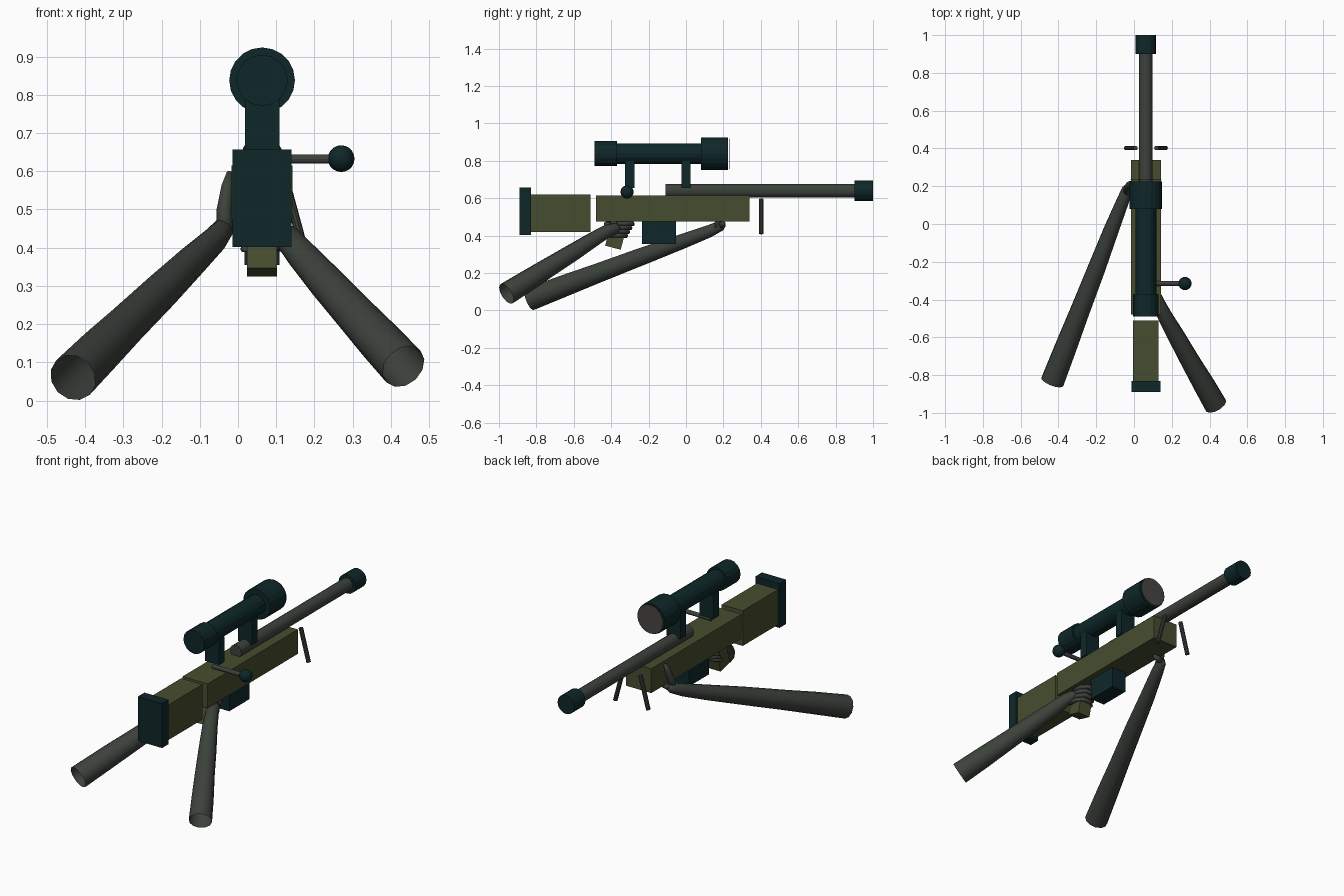
import bpy, bmesh, math
from mathutils import Vector, Matrix

if "Cube" in bpy.data.objects:
    bpy.data.objects.remove(bpy.data.objects["Cube"])

CX = 0.063      # gun centre line in x


def material(name, col):
    m = bpy.data.materials.new(name)
    m.diffuse_color = (*col, 1)
    m.use_nodes = True
    m.node_tree.nodes["Principled BSDF"].inputs["Base Color"].default_value = m.diffuse_color
    return m


GREEN = material("olive green", (0.062, 0.074, 0.028))
TEAL = material("dark teal", (0.0045, 0.020, 0.022))
GREY = material("gunmetal grey", (0.046, 0.054, 0.045))
LENS = material("lens grey", (0.065, 0.060, 0.056))


def finish(bm, name, mat, smooth=False):
    bmesh.ops.recalc_face_normals(bm, faces=bm.faces)
    me = bpy.data.meshes.new(name)
    bm.to_mesh(me)
    bm.free()
    me.materials.append(mat)
    for p in me.polygons:
        p.use_smooth = smooth
    ob = bpy.data.objects.new(name, me)
    bpy.context.collection.objects.link(ob)
    return ob


def box(name, mat, x, y, z, tilt=0):
    """Box from (min, max) ranges, tilted about x around its centre."""
    bm = bmesh.new()
    bmesh.ops.create_cube(bm, size=1)
    size = [r[1] - r[0] for r in (x, y, z)]
    mid = [(r[1] + r[0]) / 2 for r in (x, y, z)]
    bmesh.ops.transform(bm, verts=bm.verts, matrix=Matrix.Translation(mid)
                        @ Matrix.Rotation(tilt, 4, 'X') @ Matrix.Diagonal((*size, 1)))
    return finish(bm, name, mat)


def rod(name, mat, a, b, r, sides=16):
    """Closed cylinder between two points."""
    a, b = Vector(a), Vector(b)
    bm = bmesh.new()
    bmesh.ops.create_cone(bm, cap_ends=True, segments=sides, radius1=r, radius2=r,
                          depth=(b - a).length)
    q = (b - a).to_track_quat('Z', 'Y').to_matrix().to_4x4()
    bmesh.ops.transform(bm, verts=bm.verts, matrix=Matrix.Translation((a + b) / 2) @ q)
    return finish(bm, name, mat)


def tube(name, mat, path, open_start=False, sides=12):
    """Loft of rings along a path of (x, y, z, radius)."""
    pts = [Vector(p[:3]) for p in path]
    bm = bmesh.new()
    rings = []
    for i, p in enumerate(path):
        d = (pts[min(i + 1, len(pts) - 1)] - pts[max(i - 1, 0)]).normalized()
        u = d.cross(Vector((0.3, -0.2, 1))).normalized()
        v = d.cross(u)
        rings.append([bm.verts.new(pts[i] + p[3] * (math.cos(t) * u + math.sin(t) * v))
                      for t in (2 * math.pi * k / sides for k in range(sides))])
    for r0, r1 in zip(rings, rings[1:]):
        for k in range(sides):
            j = (k + 1) % sides
            bm.faces.new((r0[k], r0[j], r1[j], r1[k]))
    bm.faces.new(rings[-1])
    if not open_start:
        bm.faces.new(rings[0])
    return finish(bm, name, mat, True)


def span(half):
    return (CX - half, CX + half)


# Body
box("receiver", GREEN, span(0.08), (-0.48, 0.34), (0.475, 0.615))
box("stock", GREEN, span(0.067), (-0.83, -0.51), (0.418, 0.62))
box("butt_pad", TEAL, span(0.077), (-0.89, -0.83), (0.402, 0.657))
box("magazine", TEAL, span(0.046), (-0.235, -0.053), (0.355, 0.478))
box("grip", GREEN, span(0.039), (-0.408, -0.322), (0.332, 0.532), math.radians(-15))

# Barrel
rod("barrel", GREY, (CX, -0.11, 0.64), (CX, 0.9, 0.64), 0.036)
rod("muzzle", TEAL, (CX, 0.9, 0.64), (CX, 1.0, 0.64), 0.054)

# Scope
rod("scope_tube", TEAL, (CX, -0.37, 0.838), (CX, 0.08, 0.838), 0.055)
rod("scope_eyepiece", TEAL, (CX, -0.49, 0.838), (CX, -0.37, 0.838), 0.067)
rod("scope_objective", TEAL, (CX, 0.08, 0.838), (CX, 0.225, 0.838), 0.086, 20)
rod("scope_lens", LENS, (CX, 0.233, 0.838), (CX, 0.235, 0.838), 0.082, 20)
for tag, y in (("rear", -0.30), ("front", 0.0)):
    box(f"scope_mount_{tag}", TEAL, span(0.045), (y - 0.025, y + 0.025), (0.655, 0.80))

# Bolt handle
rod("bolt_handle", GREY, (0.06, -0.315, 0.632), (0.26, -0.315, 0.632), 0.012, 12)
bm = bmesh.new()
bmesh.ops.create_uvsphere(bm, u_segments=16, v_segments=10, radius=0.035,
                          matrix=Matrix.Translation((0.27, -0.315, 0.633)))
finish(bm, "bolt_knob", TEAL, True)

# Bipod legs
for tag, s in (("left", -1), ("right", 1)):
    rod(f"bipod_leg_{tag}", GREY, (CX + s * 0.055, 0.402, 0.595),
        (CX + s * 0.105, 0.402, 0.41), 0.012, 10)

# Left arm: open sleeve at the elbow, hand under the front of the receiver
tube("left_arm", GREY, [(-0.432, -0.835, 0.060, 0.063), (-0.36, -0.65, 0.132, 0.059),
                        (-0.29, -0.47, 0.20, 0.053), (-0.20, -0.24, 0.287, 0.048),
                        (-0.12, -0.03, 0.365, 0.041), (-0.06, 0.12, 0.422, 0.034),
                        (-0.036, 0.185, 0.452, 0.028), (-0.03, 0.205, 0.462, 0.014)], True)
tube("left_thumb", GREY, [(-0.034, 0.165, 0.44, 0.022), (-0.036, 0.185, 0.50, 0.02),
                          (-0.028, 0.208, 0.56, 0.016), (-0.022, 0.222, 0.598, 0.007)])
tube("left_fingers", GREY, [(-0.03, 0.19, 0.455, 0.02), (0.0, 0.197, 0.462, 0.016),
                            (0.03, 0.202, 0.464, 0.009)])

# Right arm: open sleeve at the elbow, hand around the grip
tube("right_arm", GREY, [(0.433, -0.96, 0.089, 0.061), (0.37, -0.85, 0.157, 0.058),
                         (0.30, -0.73, 0.233, 0.052), (0.23, -0.605, 0.31, 0.047),
                         (0.165, -0.49, 0.383, 0.04), (0.13, -0.42, 0.425, 0.035),
                         (0.113, -0.375, 0.438, 0.03), (0.108, -0.355, 0.442, 0.016)], True)
for i in range(4):
    z, y = 0.465 - 0.021 * i, -0.012 * i
    tube(f"right_finger_{i + 1}", GREY,
         [(0.115, y - 0.37, z, 0.012), (0.113, y - 0.315, z, 0.012),
          (0.085, y - 0.287, z, 0.012), (0.04, y - 0.285, z - 0.004, 0.011),
          (0.012, y - 0.31, z - 0.006, 0.008)], sides=8)
tube("right_thumb", GREY, [(0.11, -0.41, 0.45, 0.016), (0.07, -0.425, 0.462, 0.014),
                           (0.02, -0.40, 0.462, 0.012), (0.012, -0.36, 0.46, 0.007)], sides=8)
